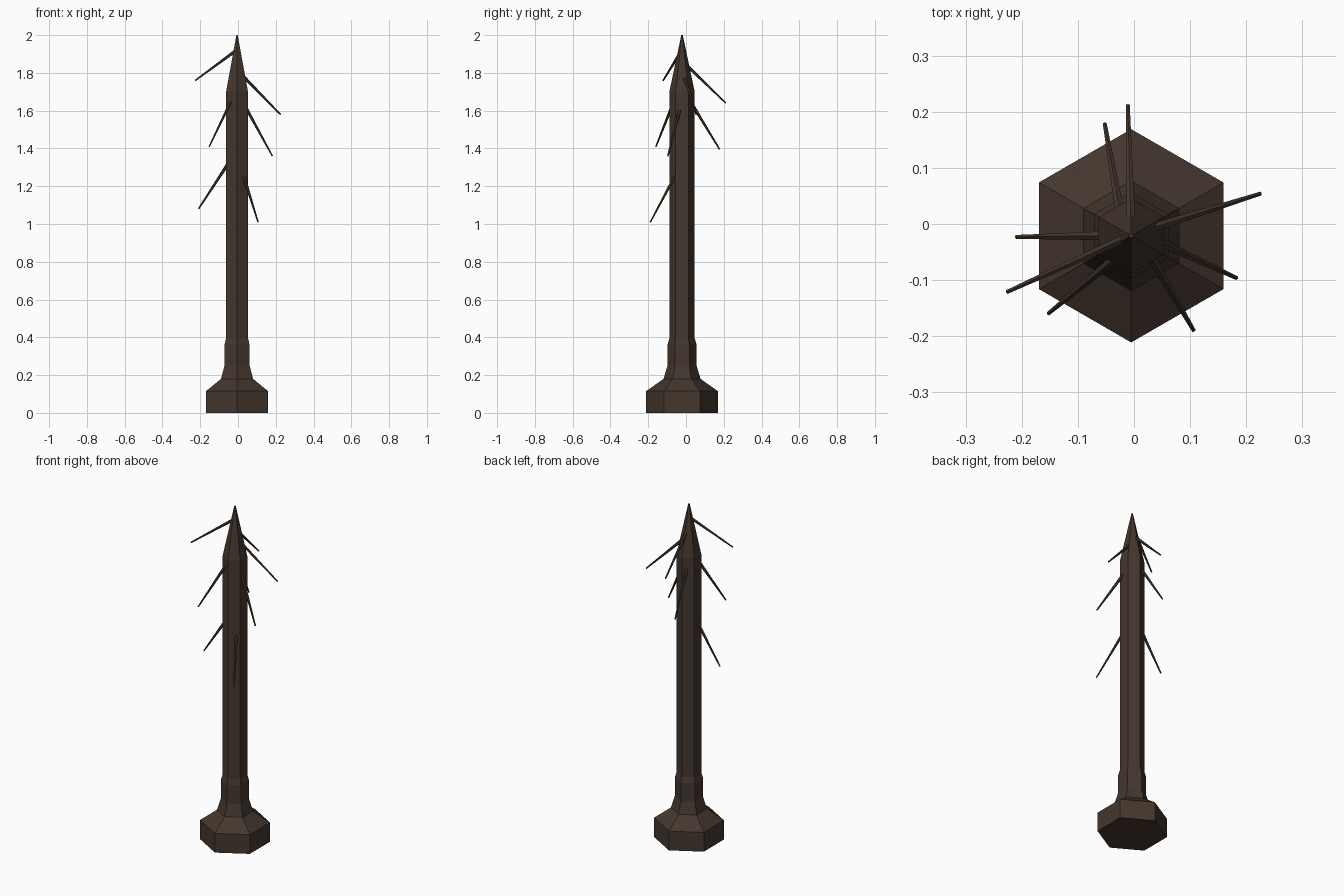
import bpy, bmesh, math
from mathutils import Vector

if "Cube" in bpy.data.objects:
    bpy.data.objects.remove(bpy.data.objects["Cube"])

CX, CY = -0.005, -0.021

wood = bpy.data.materials.new("dark_wood")
wood.diffuse_color = (0.058, 0.038, 0.027, 1)
wood.use_nodes = True
wood.node_tree.nodes["Principled BSDF"].inputs["Base Color"].default_value = wood.diffuse_color


def make_object(name, bm):
    bmesh.ops.recalc_face_normals(bm, faces=bm.faces)
    mesh = bpy.data.meshes.new(name)
    bm.to_mesh(mesh)
    bm.free()
    mesh.materials.append(wood)
    obj = bpy.data.objects.new(name, mesh)
    bpy.context.collection.objects.link(obj)
    return obj


def hex_lathe(name, profile):
    # stack of hexagonal rings, corners pointing along y
    bm = bmesh.new()
    rings = []
    for r, z in profile:
        rings.append([bm.verts.new((CX + r * math.sin(i * math.pi / 3),
                                    CY + r * math.cos(i * math.pi / 3), z))
                      for i in range(6)])
    for a, b in zip(rings, rings[1:]):
        for i in range(6):
            j = (i + 1) % 6
            bm.faces.new((a[i], a[j], b[j], b[i]))
    bm.faces.new(rings[0])
    bm.faces.new(rings[-1])
    return make_object(name, bm)


def spike(name, root, tip, r_root=0.009, r_tip=0.004, sink=0.02):
    # tapered six-sided thorn, with its root sunk into the post
    root, tip = Vector(root), Vector(tip)
    d = (tip - root).normalized()
    root = root - d * sink
    bm = bmesh.new()
    bmesh.ops.create_cone(bm, cap_ends=True, segments=6, radius1=r_root,
                          radius2=r_tip, depth=(tip - root).length)
    m = d.to_track_quat('Z', 'Y').to_matrix().to_4x4()
    m.translation = (root + tip) / 2
    bm.transform(m)
    return make_object(name, bm)


# Post: foot block, collar, shaft and pointed top
hex_lathe("post", [(0.19, 0), (0.19, 0.115), (0.098, 0.18), (0.077, 0.25),
                   (0.077, 0.36), (0.067, 0.395), (0.067, 1.70), (0.004, 2.0)])

# Downward-pointing spikes: (where it leaves the post, tip)
spikes = [
    ((-0.022, -0.028, 1.91), (-0.226, -0.121, 1.76)),
    ((-0.006, 0.015, 1.83), (-0.011, 0.211, 1.64)),
    ((0.042, -0.004, 1.767), (0.225, 0.054, 1.58)),
    ((-0.027, 0.032, 1.635), (-0.052, 0.178, 1.395)),
    ((-0.044, -0.07, 1.635), (-0.152, -0.159, 1.41)),
    ((0.056, -0.037, 1.59), (0.182, -0.096, 1.36)),
    ((-0.062, -0.021, 1.305), (-0.209, -0.023, 1.08)),
    ((0.034, -0.066, 1.24), (0.106, -0.189, 1.01)),
]
for n, (root, tip) in enumerate(spikes, 1):
    spike(f"spike_{n}", root, tip)
